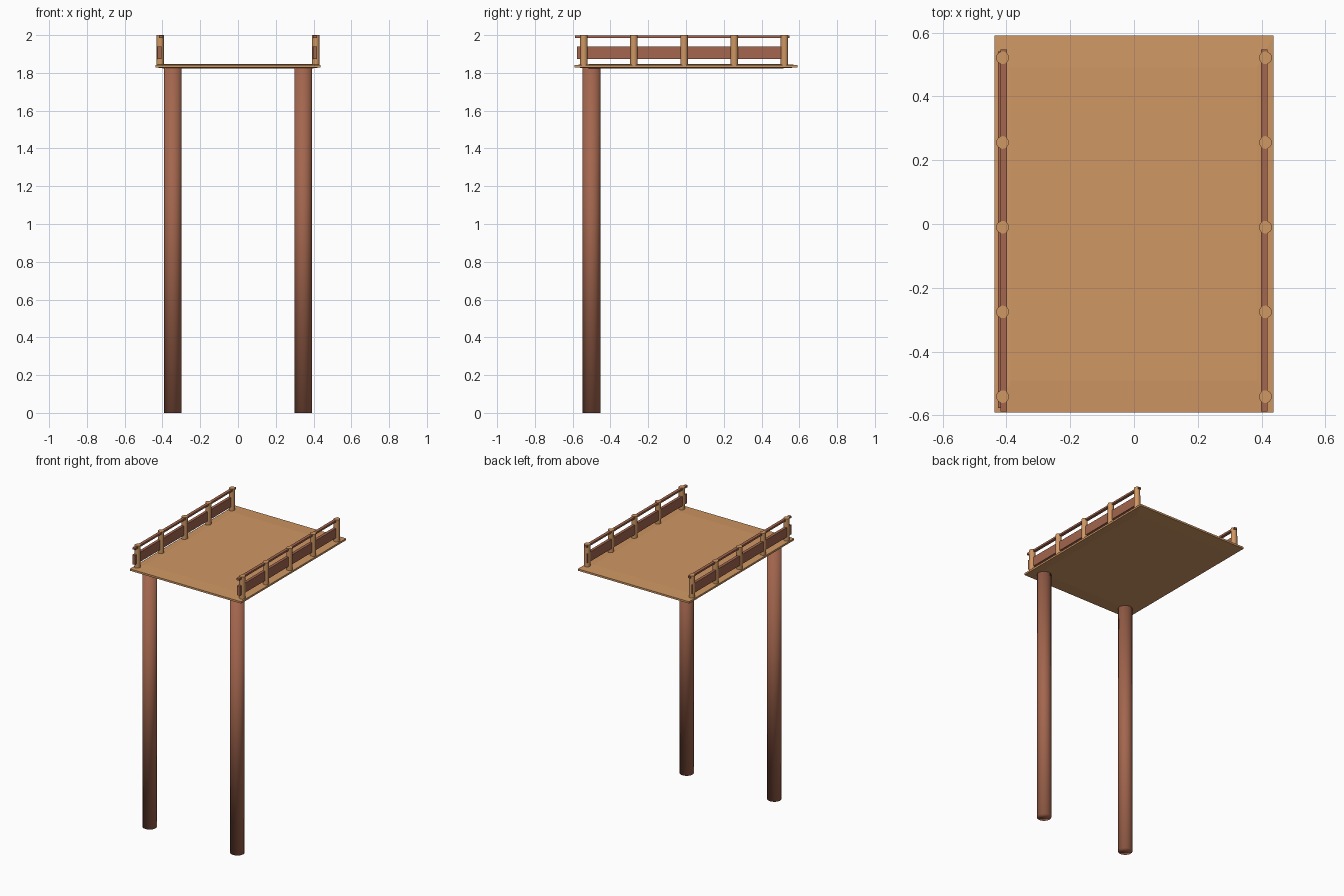
import bpy, bmesh, math
from mathutils import Matrix

if "Cube" in bpy.data.objects:
    bpy.data.objects.remove(bpy.data.objects["Cube"])


def srgb(r, g, b):
    f = lambda c: c / 12.92 if c <= 0.04045 else ((c + 0.055) / 1.055) ** 2.4
    return (f(r / 255), f(g / 255), f(b / 255), 1)


def material(name, col):
    m = bpy.data.materials.new(name)
    m.diffuse_color = col
    m.use_nodes = True
    m.node_tree.nodes["Principled BSDF"].inputs["Base Color"].default_value = m.diffuse_color
    return m


tan = material("tan wood", srgb(207, 151, 99))
brown = material("red brown wood", srgb(163, 102, 78))


def finish(bm, name, mat, smooth=False):
    bmesh.ops.recalc_face_normals(bm, faces=bm.faces)
    me = bpy.data.meshes.new(name)
    for f in bm.faces:
        f.smooth = smooth
    bm.to_mesh(me)
    bm.free()
    me.materials.append(mat)
    ob = bpy.data.objects.new(name, me)
    bpy.context.collection.objects.link(ob)
    return ob


def box(name, mat, x0, x1, y0, y1, z0, z1):
    bm = bmesh.new()
    bmesh.ops.create_cube(bm, size=1)
    for v in bm.verts:
        v.co = (x1 if v.co.x > 0 else x0, y1 if v.co.y > 0 else y0, z1 if v.co.z > 0 else z0)
    return finish(bm, name, mat)


def cylinder(name, mat, x, y, r, z0, z1, sides, smooth_caps):
    bm = bmesh.new()
    bmesh.ops.create_cone(bm, cap_ends=True, segments=sides, radius1=r, radius2=r,
                          depth=z1 - z0, matrix=Matrix.Translation((x, y, (z0 + z1) / 2)))
    ob = finish(bm, name, mat, True)
    if not smooth_caps:
        for p in ob.data.polygons:
            p.use_smooth = abs(p.normal.z) < 0.5
    return ob


# deck: thin slab, very slightly thicker inside its border
bm = bmesh.new()
loops = []
for hx, hy, z in [(0.385, 0.49, 1.823), (0.4375, 0.59, 1.829),
                  (0.4375, 0.59, 1.842), (0.385, 0.49, 1.847)]:
    loops.append([bm.verts.new((sx * hx, sy * hy, z))
                  for sx, sy in ((-1, -1), (1, -1), (1, 1), (-1, 1))])
for a, b in zip(loops, loops[1:]):
    for i in range(4):
        j = (i + 1) % 4
        bm.faces.new((a[i], a[j], b[j], b[i]))
bm.faces.new(loops[0])
bm.faces.new(loops[-1])
finish(bm, "deck", tan)

for side, s in (("left", -1), ("right", 1)):
    # support pillar under the front edge
    cylinder(side + "_pillar", brown, s * 0.345, -0.5, 0.047, 0, 1.83, 24, True)
    # railing posts
    for i in range(5):
        cylinder(f"{side}_post_{i + 1}", tan, s * 0.412, -0.541 + i * 0.2655,
                 0.02, 1.835, 2.0, 16, False)
    # top rail and side board
    cx = s * 0.408
    box(side + "_top_rail", brown, cx - 0.0105, cx + 0.0105, -0.587, 0.547, 1.985, 1.998)
    px = 0.408 if s > 0 else -0.416
    box(side + "_side_board", brown, px - 0.01, px + 0.01, -0.577, 0.54, 1.873, 1.941)
